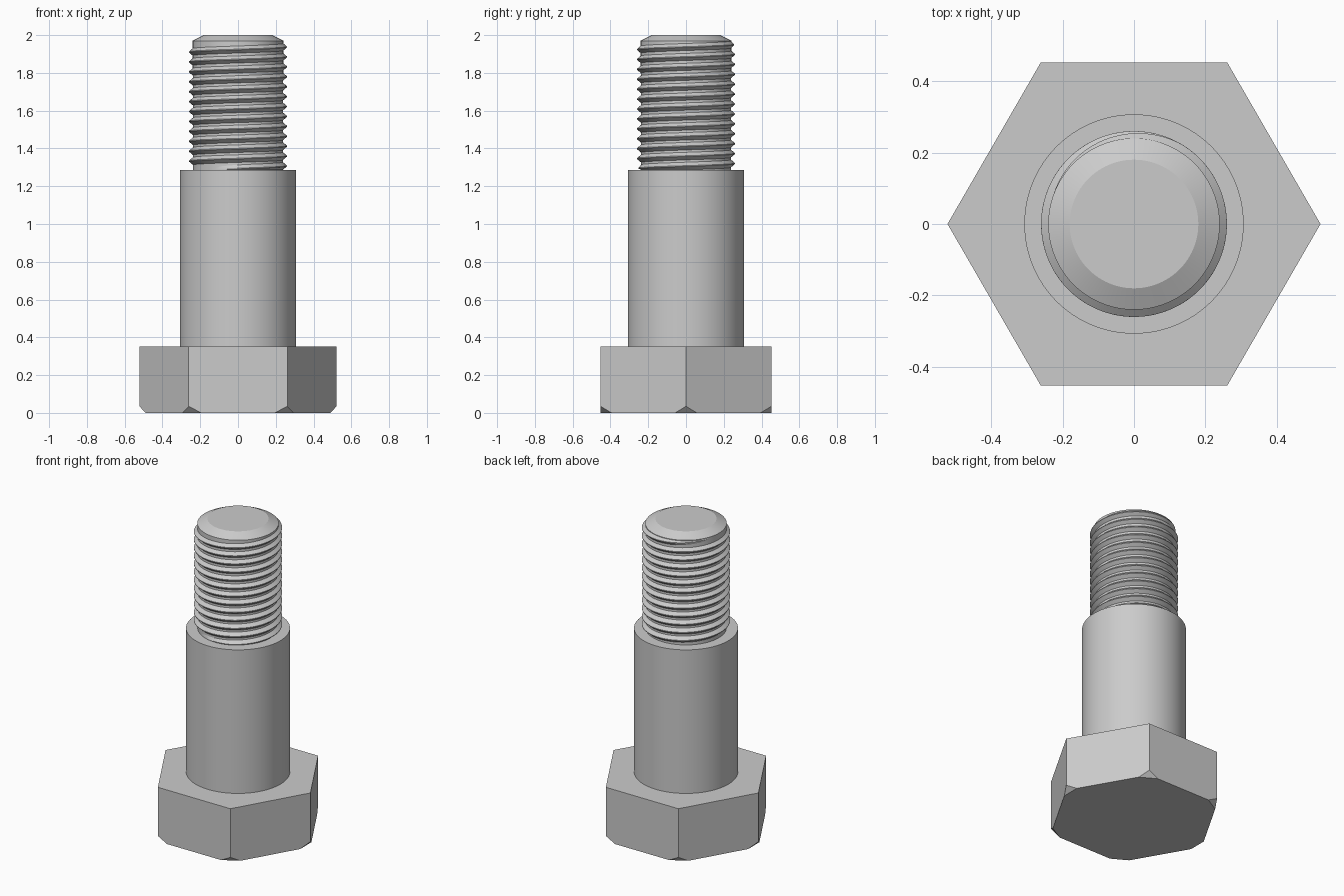
import bpy
import bmesh
from math import sin, cos, pi, radians
from mathutils import Matrix, Vector

cube = bpy.data.objects.get("Cube")
if cube:
    bpy.data.objects.remove(cube, do_unlink=True)

steel = bpy.data.materials.new("steel_grey")
steel.use_nodes = True
steel.diffuse_color = (0.6, 0.6, 0.6, 1)
steel.node_tree.nodes["Principled BSDF"].inputs["Base Color"].default_value = steel.diffuse_color

SEGMENTS = 96
HEAD_RADIUS, HEAD_TOP = 0.522, 0.352
SHOULDER_TOP, THREAD_TOP = 1.287, 1.97
CORE, CREST = 0.238, 0.26
PITCH, TURNS = 0.0525, 12


def finish(name, bm, smooth_angle=None):
    bmesh.ops.recalc_face_normals(bm, faces=bm.faces)
    mesh = bpy.data.meshes.new(name)
    bm.to_mesh(mesh)
    bm.free()
    mesh.materials.append(steel)
    obj = bpy.data.objects.new(name, mesh)
    bpy.context.collection.objects.link(obj)
    if smooth_angle:
        bpy.ops.object.select_all(action="DESELECT")
        bpy.context.view_layer.objects.active = obj
        obj.select_set(True)
        bpy.ops.object.shade_smooth_by_angle(angle=radians(smooth_angle))
    return obj


def lathe(name, profile):
    bm = bmesh.new()
    verts = [bm.verts.new((r, 0, z)) for r, z in profile]
    edges = [bm.edges.new(pair) for pair in zip(verts, verts[1:])]
    bmesh.ops.spin(bm, geom=verts + edges, cent=(0, 0, 0), axis=(0, 0, 1),
                   angle=2 * pi, steps=SEGMENTS, use_duplicate=False)
    bmesh.ops.remove_doubles(bm, verts=bm.verts, dist=1e-5)
    return finish(name, bm, 20)


# Hexagonal head with a flat to the front, its lower corners cut by slanted planes
bm = bmesh.new()
bmesh.ops.create_cone(bm, cap_ends=True, segments=6, radius1=HEAD_RADIUS,
                      radius2=HEAD_RADIUS, depth=HEAD_TOP,
                      matrix=Matrix.Rotation(pi / 6, 4, "Z"))
bmesh.ops.translate(bm, verts=bm.verts, vec=(0, 0, HEAD_TOP / 2))
corners = [v.co.copy() for v in bm.verts if v.co.z < 0.01]
for corner in corners:
    out = Vector((corner.x, corner.y, 0)).normalized()
    bmesh.ops.bisect_plane(
        bm, geom=bm.verts[:] + bm.edges[:] + bm.faces[:],
        plane_co=out * HEAD_RADIUS + Vector((0, 0, 0.035)),
        plane_no=out - Vector((0, 0, 0.95)), clear_outer=True)
    rim = [e for e in bm.edges if e.is_boundary]
    bmesh.ops.holes_fill(bm, edges=rim, sides=0)
finish("hex_head", bm)

# Smooth shoulder and the threaded end's core with its chamfered tip
lathe("shoulder", [(0.307, HEAD_TOP), (0.307, SHOULDER_TOP), (CORE, SHOULDER_TOP)])
lathe("stud_core", [(CORE, SHOULDER_TOP), (0.24, 1.94), (0.24, THREAD_TOP), (0.18, 2), (0, 2)])

# Right-handed thread ridge that fades into the core at both ends
bm = bmesh.new()
first, last = -0.7 * pi, (2 * TURNS + 1) * pi
steps = (TURNS + 1) * SEGMENTS
rows = []
for i in range(steps + 1):
    a = first + (last - first) * i / steps
    z = 1.307 + PITCH * a / (2 * pi)
    fade = min(1, (a - first) / (pi / 3), (last - a) / (2 * pi / 3))
    root = CORE - 0.002
    tip = root + (CREST - root) * fade
    section = [(root, -0.022), (tip, -0.002), (tip, 0.002), (root, 0.022)]
    rows.append([bm.verts.new((r * cos(a), r * sin(a),
                               min(max(z + dz, SHOULDER_TOP), THREAD_TOP)))
                 for r, dz in section])
for low, high in zip(rows, rows[1:]):
    for k in range(3):
        bm.faces.new((low[k], high[k], high[k + 1], low[k + 1]))
finish("thread", bm, 25)
